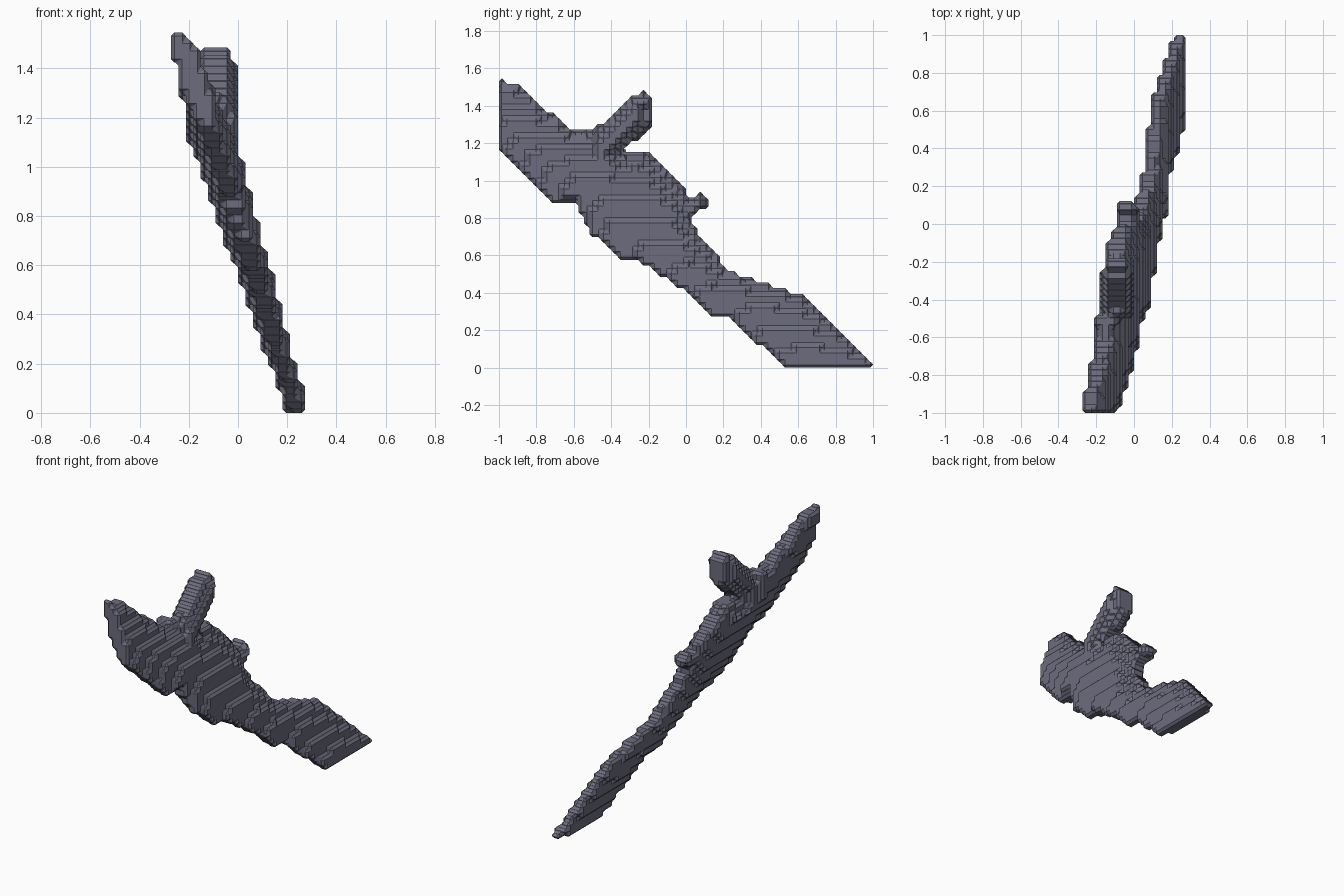
import bpy, bmesh
from math import sqrt, floor
from mathutils import Vector
from mathutils.geometry import intersect_point_line

default_cube = bpy.data.objects.get("Cube")
if default_cube:
    bpy.data.objects.remove(default_cube, do_unlink=True)

CELL = 2 / 66

# Side silhouette as (y, z): lower edge, then upper edge with the short branch
lower_edge = [(-1, 1.15), (-.82, 1), (-.72, .89), (-.6, .88), (-.5, .71), (-.38, .6),
              (-.22, .55), (0, .4), (.12, .28), (.24, .27), (.52, 0)]
upper_edge = [(1, 0), (.8, .22), (.62, .38), (.5, .42), (.3, .49), (.22, .53),
              (.05, .74), (.04, .81), (.13, .88), (.08, .94), (.02, .91), (-.1, 1.07),
              (-.18, 1.12), (-.22, 1.16), (-.35, 1.14), (-.18, 1.3), (-.18, 1.44),
              (-.22, 1.48), (-.29, 1.46), (-.42, 1.33), (-.5, 1.27), (-.6, 1.26),
              (-.75, 1.38), (-.9, 1.51), (-1, 1.54)]
outline = [Vector(p) for p in lower_edge + upper_edge]
# The two flat cut ends do not taper, so they are left out of the rim
rim = [(outline[i], outline[i + 1]) for i in range(len(outline) - 1)
       if i != len(lower_edge) - 1]


def inside_outline(p):
    inside = False
    for a, b in zip(outline, outline[1:] + outline[:1]):
        if (a.y > p.y) != (b.y > p.y):
            if p.x < a.x + (b.x - a.x) * (p.y - a.y) / (b.y - a.y):
                inside = not inside
    return inside


def rim_distance(p):
    best = 9
    for a, b in rim:
        point, t = intersect_point_line(p, a, b)
        nearest = a.lerp(b, min(max(t, 0), 1))
        best = min(best, (p - nearest).length)
    return best


def thickness_span(y, z):
    """Left and right limits of the leaning, lens-shaped slab."""
    centre = .247 - .007 * y - .32 * z
    if y > -.47:
        # The branch stands upright instead of leaning
        centre = max(centre, -.09)
    taper = sqrt(min(1, rim_distance(Vector((y, z))) / .14))
    swell = min(z, 1.7 * (y + 1.2))
    half = .03 + (.015 + .045 * swell) * taper
    return centre - half, centre + half


# Fill the grid cells inside the slab
cells = set()
for j in range(66):
    for k in range(52):
        y, z = -1 + (j + .5) * CELL, (k + .5) * CELL
        if inside_outline(Vector((y, z))):
            low, high = thickness_span(y, z)
            first = floor(low / CELL + .5)
            last = max(first + 1, floor(high / CELL + .5))
            cells.update((i, j, k) for i in range(first, last))

# Skin the exposed cell sides
bm = bmesh.new()
corners = {}


def corner(key):
    if key not in corners:
        i, j, k = key
        corners[key] = bm.verts.new((i * CELL, -1 + j * CELL, k * CELL))
    return corners[key]


for cell in sorted(cells):
    for axis in range(3):
        u, v = (axis + 1) % 3, (axis + 2) % 3
        for side in (0, 1):
            neighbour = list(cell)
            neighbour[axis] += 2 * side - 1
            if tuple(neighbour) in cells:
                continue
            loop = []
            for du, dv in ((0, 0), (1, 0), (1, 1), (0, 1)):
                key = list(cell)
                key[axis] += side
                key[u] += du
                key[v] += dv
                loop.append(corner(tuple(key)))
            bm.faces.new(loop if side else loop[::-1])

mesh = bpy.data.meshes.new("forked_slab")
bm.to_mesh(mesh)
bm.free()
slab = bpy.data.objects.new("forked_slab", mesh)
bpy.context.collection.objects.link(slab)

# Chamfer the steps
chamfer = slab.modifiers.new("step_chamfer", "BEVEL")
chamfer.width = .014
chamfer.segments = 1
chamfer.limit_method = "ANGLE"

# Slate colour
slate = bpy.data.materials.new("slate_grey")
slate.use_nodes = True
colour = (.15, .15, .21, 1)
slate.diffuse_color = colour
slate.node_tree.nodes["Principled BSDF"].inputs["Base Color"].default_value = colour
mesh.materials.append(slate)
